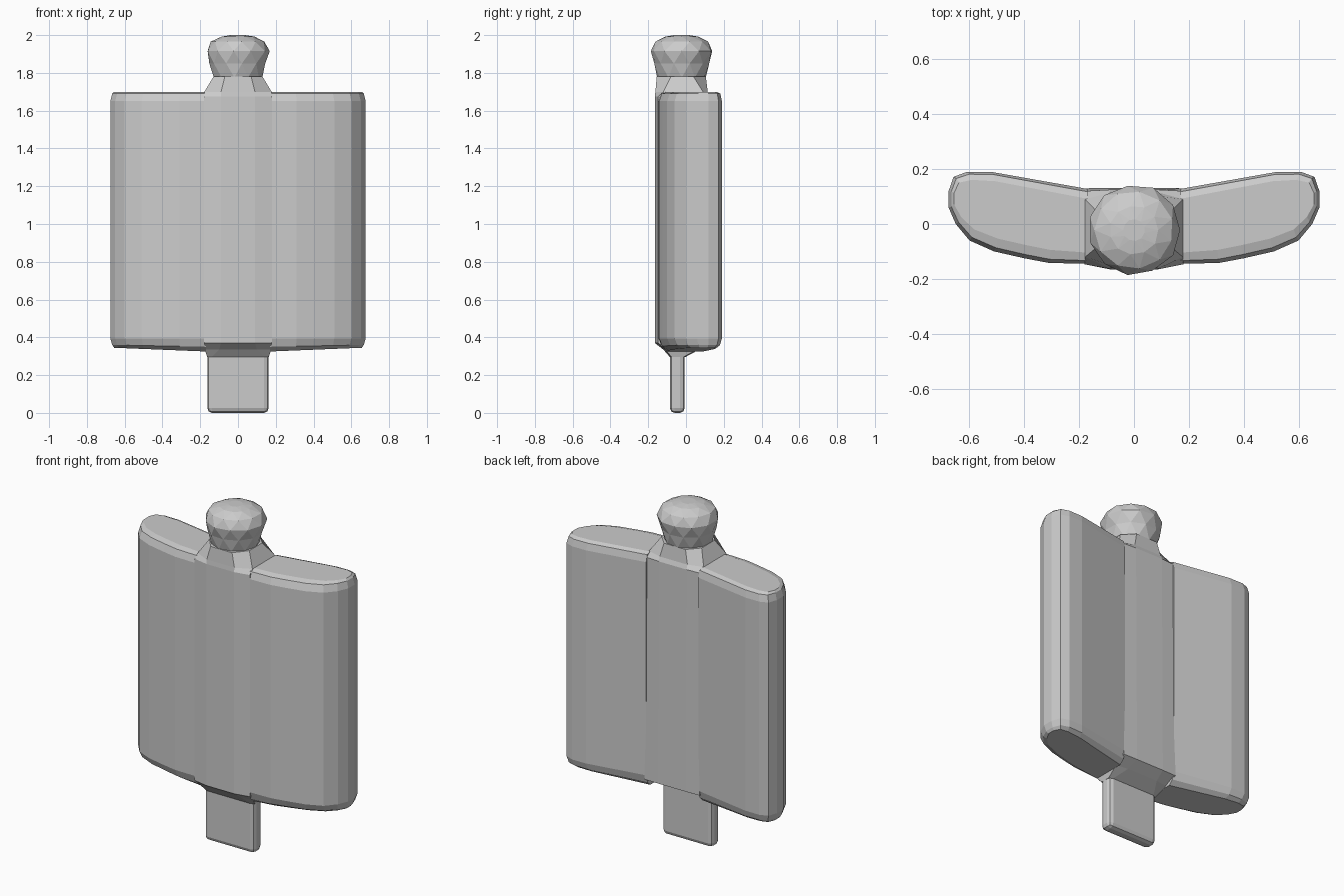
import bpy, bmesh, math, random

if "Cube" in bpy.data.objects:
    bpy.data.objects.remove(bpy.data.objects["Cube"])

random.seed(4)


def loft(name, rings):
    """Skin a list of equal-length point rings and cap both ends."""
    bm = bmesh.new()
    vs = [[bm.verts.new(p) for p in ring] for ring in rings]
    n = len(vs[0])
    for a, b in zip(vs, vs[1:]):
        for i in range(n):
            j = (i + 1) % n
            bm.faces.new((a[i], a[j], b[j], b[i]))
    bm.faces.new(vs[0])
    bm.faces.new(vs[-1])
    bmesh.ops.recalc_face_normals(bm, faces=bm.faces[:])
    mesh = bpy.data.meshes.new(name)
    bm.to_mesh(mesh)
    bm.free()
    obj = bpy.data.objects.new(name, mesh)
    bpy.context.collection.objects.link(obj)
    return obj


# Side wings: curved flask halves, swept back, with softened ends
section = [(0.17, -0.145), (0.31, -0.142), (0.40, -0.125), (0.51, -0.10),
           (0.60, -0.06), (0.65, 0.0), (0.676, 0.06), (0.676, 0.12),
           (0.658, 0.172), (0.61, 0.19), (0.52, 0.19), (0.17, 0.128)]
levels = [(0.345, 0.96, 0.70, 0.02), (0.36, 0.98, 0.90, 0.01),
          (0.395, 1, 1, 0), (1.65, 1, 1, 0),
          (1.69, 0.98, 0.92, 0), (1.70, 0.96, 0.72, 0)]


def wing_ring(side, z, kx, ky, drop):
    ring = []
    for x, y in section:
        t = (x - 0.17) / 0.51
        mid = 0.10 * t
        ring.append((side * (0.17 + (x - 0.17) * kx),
                     mid + (y - mid) * ky, z - drop * (1 - t)))
    return ring


for name, side in (("left_wing", -1), ("right_wing", 1)):
    loft(name, [wing_ring(side, *lv) for lv in levels])


# Centre body: tapers up into the neck and down to the tongue
def octagon(z, wx, nx, y0, y1, y2, y3):
    right = [(nx, y0), (wx, y1), (wx, y2), (nx, y3)]
    return [(x, y, z) for x, y in right] + [(-x, y, z) for x, y in right[::-1]]


loft("center_body", [
    octagon(0.295, 0.163, 0.14, -0.085, -0.075, -0.015, -0.005),
    octagon(0.335, 0.175, 0.10, -0.12, -0.11, 0.06, 0.07),
    octagon(0.37, 0.18, 0.09, -0.165, -0.147, 0.13, 0.132),
    octagon(1.675, 0.18, 0.09, -0.165, -0.147, 0.12, 0.125),
    octagon(1.70, 0.178, 0.09, -0.162, -0.12, 0.09, 0.115),
    octagon(1.78, 0.13, 0.07, -0.155, -0.08, 0.04, 0.105)])

# Tongue: thin rounded tab under the body
bpy.ops.mesh.primitive_cube_add(size=1, location=(0, -0.046, 0.165))
tongue = bpy.context.object
tongue.name = "bottom_tongue"
tongue.scale = (0.325, 0.078, 0.33)
bpy.ops.object.transform_apply(location=False, rotation=False, scale=True)
bev = tongue.modifiers.new("rounded_edges", 'BEVEL')
bev.width = 0.025
bev.segments = 2

# Stopper: faceted, irregular knob
SIDES = 11
profile = [(1.775, 0.131, 0), (1.85, 0.15, 0.5), (1.915, 0.167, 0),
           (1.965, 0.143, 0.5), (1.992, 0.09, 0), (2.0, 0.04, 0.5)]
rings = []
for z, r, twist in profile:
    ring = []
    for i in range(SIDES):
        a = 2 * math.pi * (i + twist) / SIDES
        k = r * random.uniform(0.97, 1.02)
        ring.append((k * math.cos(a), k * math.sin(a) - 0.022, z))
    rings.append(ring)
stopper = loft("stopper", rings)
stopper.modifiers.new("facets", 'TRIANGULATE')
